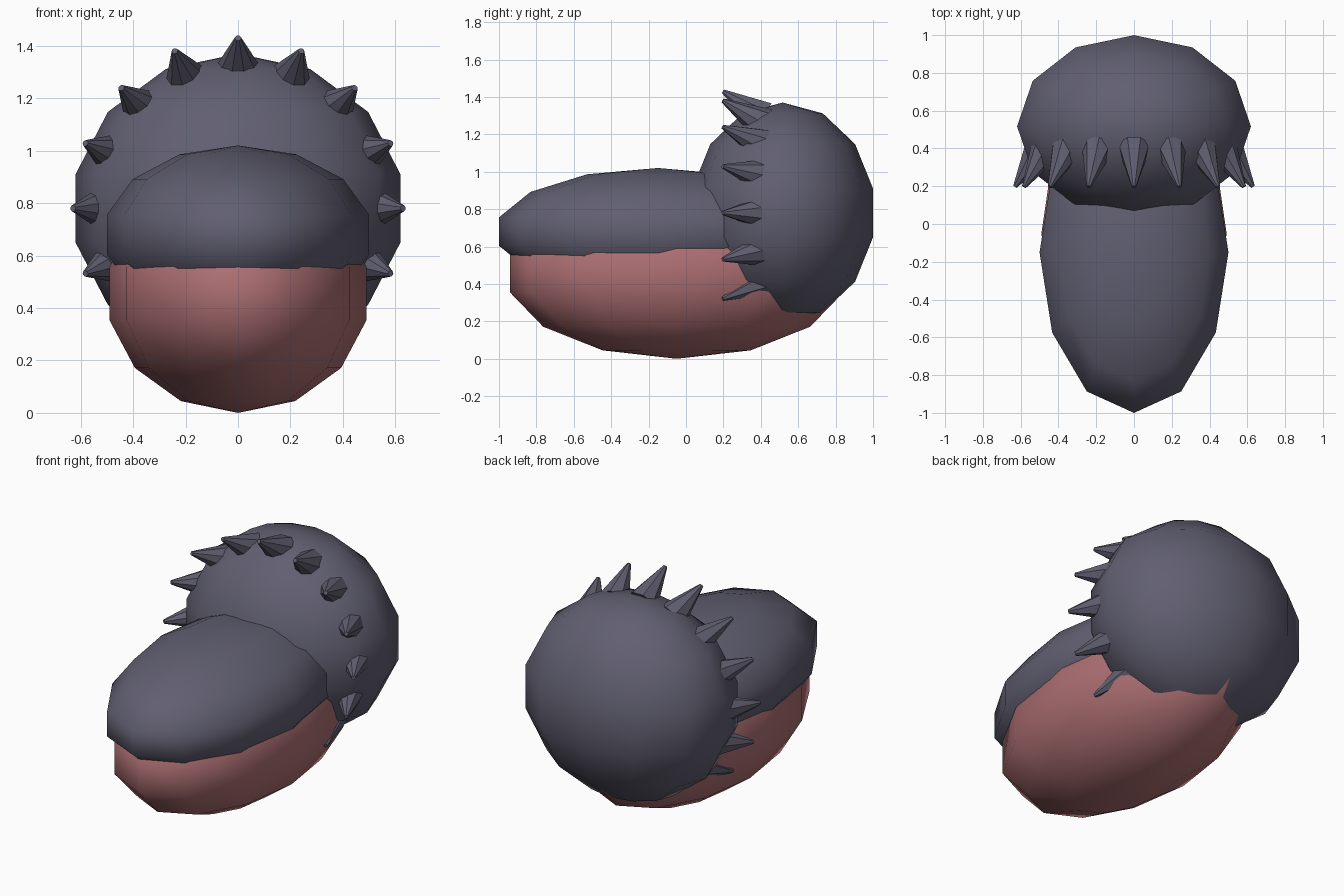
import bpy
import math
from mathutils import Vector, Matrix

if "Cube" in bpy.data.objects:
    bpy.data.objects.remove(bpy.data.objects["Cube"])


def material(name, rgb):
    m = bpy.data.materials.new(name)
    m.diffuse_color = (*rgb, 1)
    m.use_nodes = True
    m.node_tree.nodes["Principled BSDF"].inputs["Base Color"].default_value = m.diffuse_color
    return m


hide = material("dark_hide", (0.12, 0.115, 0.165))
pink = material("jaw_pink", (0.42, 0.16, 0.17))


def ellipsoid(name, centre, radii, mat):
    bpy.ops.mesh.primitive_uv_sphere_add(segments=12, ring_count=7, radius=1)
    ob = bpy.context.object
    ob.name = name
    ob.data.transform(Matrix.Diagonal((*radii, 1)))
    ob.location = centre
    ob.data.materials.append(mat)
    bpy.ops.object.shade_smooth()
    return ob


# Head, upper snout and lower jaw
ellipsoid("cranium", (0, 0.517, 0.78), (0.635, 0.495, 0.59), hide)
ellipsoid("upper_snout", (0, -0.15, 0.68), (0.513, 0.872, 0.34), hide)
ellipsoid("lower_jaw", (0, -0.05, 0.455), (0.503, 0.913, 0.455), pink)

# Crown of spikes round the front of the cranium, leaning forward and outward
LENGTH, TILT = 0.255, math.radians(32)
for i in range(-6, 7):
    a = i * math.pi / 8
    out = Vector((math.sin(a), 0, math.cos(a)))
    axis = out * math.sin(TILT) + Vector((0, -math.cos(TILT), 0))
    tip = Vector((0.63 * out.x, 0.197, 0.78 + 0.65 * out.z))
    side = out.cross(Vector((0, 1, 0)))
    up = axis.cross(side)
    bpy.ops.mesh.primitive_cone_add(vertices=8, radius1=0.09, radius2=0.012,
                                    depth=LENGTH)
    ob = bpy.context.object
    ob.name = f"spike_{i + 7}"
    frame = Matrix((side, up, axis)).transposed().to_4x4()
    ob.data.transform(Matrix.Translation(tip - axis * LENGTH / 2) @ frame
                      @ Matrix.Rotation(math.pi / 8, 4, 'Z'))
    ob.data.materials.append(hide)
    bpy.ops.object.shade_smooth_by_angle(angle=math.radians(30))
